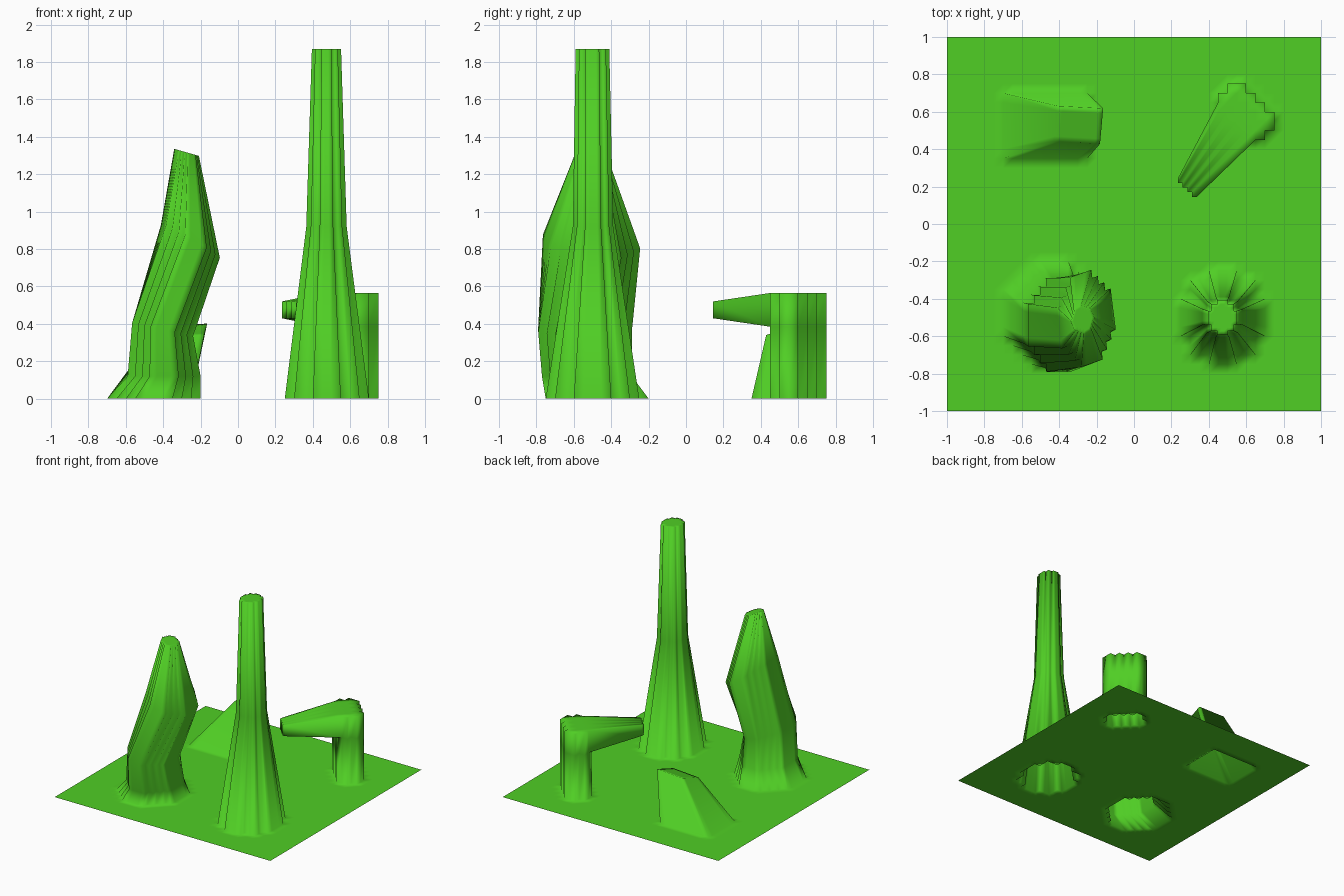
import bpy, bmesh
from math import cos, sin, radians

if "Cube" in bpy.data.objects:
    bpy.data.objects.remove(bpy.data.objects["Cube"])

bm = bmesh.new()
bmesh.ops.create_grid(bm, x_segments=40, y_segments=40, size=1.0)


def extrude(faces):
    """Extrude a face region, drop the covered faces, return the new faces and verts."""
    geom = bmesh.ops.extrude_face_region(bm, geom=faces)["geom"]
    old = [f for f in faces if f.is_valid]
    if old:
        bmesh.ops.delete(bm, geom=old, context='FACES')
    return ([g for g in geom if isinstance(g, bmesh.types.BMFace)],
            [g for g in geom if isinstance(g, bmesh.types.BMVert)])


def cells(test):
    found = []
    for f in bm.faces:
        c = f.calc_center_median()
        if abs(c.z) < 1e-4 and test(c.x, c.y):
            found.append(f)
    return found


def grow(faces, base, rings):
    """base: cx, cy, rx, ry; ring: cx, cy, cz, rx, ry, rise in x, rise in y, twist."""
    pcx, pcy, prx, pry = base
    for cx, cy, cz, rx, ry, tx, ty, twist in rings:
        faces, verts = extrude(faces)
        c, s = cos(radians(twist)), sin(radians(twist))
        for v in verts:
            a, b = (v.co.x - pcx) / prx, (v.co.y - pcy) / pry
            a, b = a * c - b * s, a * s + b * c
            v.co = (cx + a * rx, cy + b * ry, cz + a * tx + b * ty)
        pcx, pcy, prx, pry = cx, cy, rx, ry
    return faces


def oval(base):
    cx, cy, rx, ry = base
    return cells(lambda x, y: ((x - cx) / rx) ** 2 + ((y - cy) / ry) ** 2 < 1)


# Tall tapering tower
tower = (0.475, -0.5, 0.225, 0.25)
grow(oval(tower), tower, [
    (0.473, -0.497, 0.92, 0.108, 0.108, 0, 0, 0),
    (0.473, -0.5, 1.87, 0.078, 0.09, 0, 0, 0)])

# Bent, twisted spire
spire = (-0.45, -0.475, 0.25, 0.275)
grow(oval(spire), spire, [
    (-0.395, -0.53, 0.12, 0.195, 0.24, 0, 0, 0),
    (-0.403, -0.54, 0.37, 0.163, 0.25, -0.035, 0, 0),
    (-0.255, -0.505, 0.84, 0.147, 0.245, -0.085, -0.02, 12),
    (-0.275, -0.51, 1.317, 0.06, 0.075, -0.017, 0, 15)])

# Leaning wedge
wedge = (-0.475, 0.525, 0.225, 0.175)
grow(cells(lambda x, y: -0.7 < x < -0.25 and 0.35 < y < 0.7), wedge, [
    (-0.295, 0.53, 0.367, 0.122, 0.095, 0.006, 0.03, -4)])

# Post with a diagonal arm
post = (0.6, 0.6, 0.15, 0.15)
grow(cells(lambda x, y: 1.09 < x + y < 1.31 and abs(x - y) < 0.21
           and 0.45 < x < 0.75 and 0.45 < y < 0.75), post, [
    (0.6, 0.6, 0.385, 0.15, 0.15, 0, 0, 0),
    (0.6, 0.6, 0.565, 0.15, 0.15, 0, 0, 0)])
side = []
for f in bm.faces:
    c = f.calc_center_median()
    if abs(c.z - 0.475) < 0.01 and c.x > 0.4 and c.y > 0.4 and c.x + c.y < 1.1:
        side.append(f)
for v in extrude(side)[1]:
    v.co = (0.235 + 0.5 * (v.co.x - 0.45),
            0.145 + 0.5 * (v.co.y - 0.45),
            0.475 + 0.5 * (v.co.z - 0.475))

bm.normal_update()
for f in bm.faces:
    f.smooth = True
mesh = bpy.data.meshes.new("landscape")
bm.to_mesh(mesh)
bm.free()
mat = bpy.data.materials.new("green")
mat.diffuse_color = (0.08, 0.62, 0.018, 1)
mat.use_nodes = True
mat.node_tree.nodes["Principled BSDF"].inputs["Base Color"].default_value = mat.diffuse_color
mesh.materials.append(mat)
bpy.context.collection.objects.link(bpy.data.objects.new("landscape", mesh))
